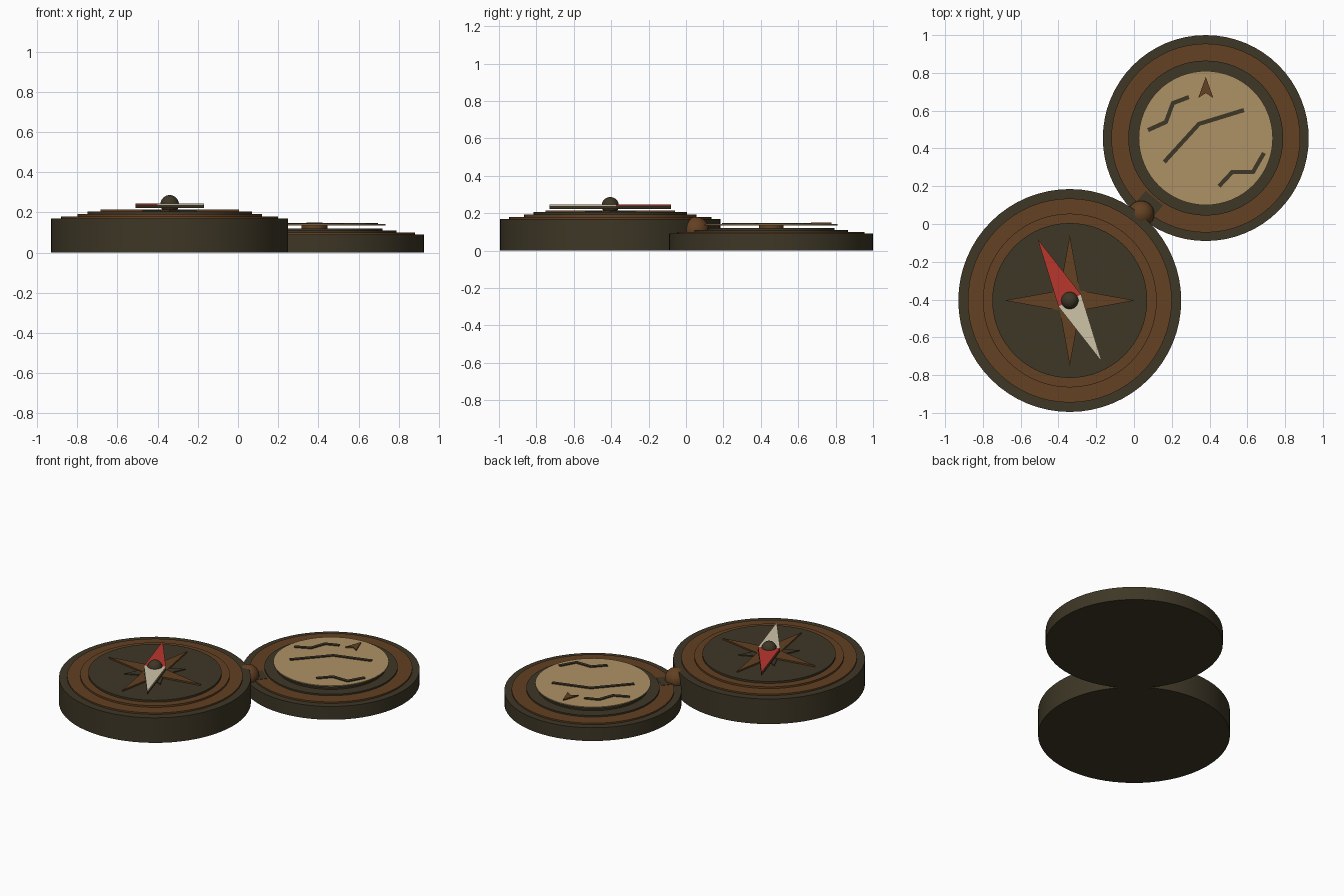
import bpy
import bmesh
from math import cos, sin, pi, radians
from mathutils import Vector

cube = bpy.data.objects.get("Cube")
if cube:
    bpy.data.objects.remove(cube)


def material(name, rgb):
    m = bpy.data.materials.new(name)
    m.use_nodes = True
    m.diffuse_color = (*rgb, 1)
    bsdf = m.node_tree.nodes["Principled BSDF"]
    bsdf.inputs["Base Color"].default_value = (*rgb, 1)
    bsdf.inputs["Roughness"].default_value = 0.8
    return m


DARK = material("dark bronze", (0.047, 0.038, 0.019))
BROWN = material("warm copper", (0.125, 0.052, 0.016))
PAPER = material("parchment", (0.42, 0.285, 0.13))
RED = material("needle red", (0.48, 0.038, 0.027))
CREAM = material("needle cream", (0.62, 0.55, 0.39))

BASE = Vector((-0.34, -0.405))
LID = Vector((0.38, 0.455))


def disc(name, center, radius, z0, z1, mat):
    bpy.ops.mesh.primitive_cylinder_add(
        vertices=64, radius=radius, depth=z1 - z0,
        location=(center.x, center.y, (z0 + z1) / 2))
    ob = bpy.context.object
    ob.name = name
    ob.data.materials.append(mat)
    bpy.ops.object.shade_smooth_by_angle(angle=radians(30))
    return ob


def ball(name, center, z, radius, mat):
    bpy.ops.mesh.primitive_uv_sphere_add(
        segments=32, ring_count=16, radius=radius, location=(center.x, center.y, z))
    ob = bpy.context.object
    ob.name = name
    ob.data.materials.append(mat)
    bpy.ops.object.shade_smooth()


def plate(name, outline, z0, z1, mat):
    """Extrude a flat outline from z0 up to z1."""
    bm = bmesh.new()
    face = bm.faces.new([bm.verts.new((p[0], p[1], z0)) for p in outline])
    top = bmesh.ops.extrude_face_region(bm, geom=[face])["geom"]
    bmesh.ops.translate(bm, vec=(0, 0, z1 - z0),
                        verts=[v for v in top if isinstance(v, bmesh.types.BMVert)])
    bmesh.ops.recalc_face_normals(bm, faces=bm.faces)
    mesh = bpy.data.meshes.new(name)
    bm.to_mesh(mesh)
    bm.free()
    mesh.materials.append(mat)
    ob = bpy.data.objects.new(name, mesh)
    bpy.context.collection.objects.link(ob)


def star(center, outer, inner, turn):
    return [center + Vector((cos(a), sin(a))) * (inner if i % 2 else outer)
            for i in range(8) for a in [turn + i * pi / 4]]


def ribbon(points, width):
    """Closed outline of a mitred stroke along a path."""
    pts = [Vector(p) for p in points]
    left, right = [], []
    for i, p in enumerate(pts):
        d_in = (p - pts[i - 1]).normalized() if i else (pts[1] - p).normalized()
        d_out = (pts[i + 1] - p).normalized() if i < len(pts) - 1 else d_in
        t = (d_in + d_out).normalized()
        n = Vector((-t.y, t.x)) * (width / 2 / t.dot(d_in))
        left.append(p + n)
        right.append(p - n)
    return left + right[::-1]


# Base case: stepped discs
for name, r, z0, z1, mat in [
        ("base_case", 0.59, 0, 0.17, DARK),
        ("base_outer_ring", 0.54, 0.165, 0.18, BROWN),
        ("base_inner_ring", 0.46, 0.175, 0.192, BROWN),
        ("base_dial", 0.41, 0.185, 0.205, DARK)]:
    disc(name, BASE, r, z0, z1, mat)

# Compass rose
plate("rose_minor_points", star(BASE, 0.19, 0.07, pi / 4), 0.203, 0.211, DARK)
plate("rose_major_points", star(BASE, 0.345, 0.075, 0), 0.203, 0.215, BROWN)

# Needle: two tapered halves meeting at the pivot
tip = Vector((-0.17, 0.325))
side = Vector((0.06, 0.032))
for name, s, mat in (("needle_north", 1, RED), ("needle_south", -1, CREAM)):
    tri = [BASE + tip * s, BASE - side, BASE + side]
    plate(name + "_backing", tri, 0.222, 0.237, DARK)
    plate(name, tri, 0.237, 0.245, mat)
disc("pivot_post", BASE, 0.025, 0.2, 0.25, DARK)
ball("pivot_cap", BASE, 0.24, 0.046, DARK)

# Lid: stepped discs with a raised parchment
for name, r, z0, z1, mat in [
        ("lid_case", 0.545, 0, 0.09, DARK),
        ("lid_outer_ring", 0.50, 0.085, 0.1, BROWN),
        ("lid_inner_ring", 0.41, 0.095, 0.11, DARK),
        ("lid_plate", 0.34, 0.105, 0.12, DARK),
        ("lid_boss", 0.065, 0.115, 0.136, BROWN),
        ("map_sheet", 0.355, 0.135, 0.142, PAPER)]:
    disc(name, LID, r, z0, z1, mat)

# Map drawing
paths = {
    "map_coast": [(0.074, 0.497), (0.169, 0.54), (0.206, 0.64), (0.291, 0.672)],
    "map_route": [(0.16, 0.328), (0.344, 0.53), (0.582, 0.603)],
    "map_river": [(0.45, 0.2), (0.52, 0.275), (0.63, 0.275), (0.688, 0.376)]}
for name, path in paths.items():
    plate(name, ribbon(path, 0.022), 0.141, 0.148, DARK)
plate("map_north_arrow",
      [LID + Vector(p) for p in ((0, 0.323), (-0.04, 0.212), (0, 0.238), (0.04, 0.212))],
      0.141, 0.15, BROWN)

# Hinge: knuckle ball and tab resting on the lid rim
hinge = Vector((0.037, 0.053))
ball("hinge_knuckle", hinge, 0.11, 0.07, BROWN)
along = (LID - BASE).normalized()
across = Vector((-along.y, along.x))
mid = hinge + along * 0.05
plate("hinge_tab", [mid + along * a * 0.06 + across * b * 0.06
                    for a, b in ((-1, -1), (1, -1), (1, 1), (-1, 1))], 0.05, 0.102, DARK)
